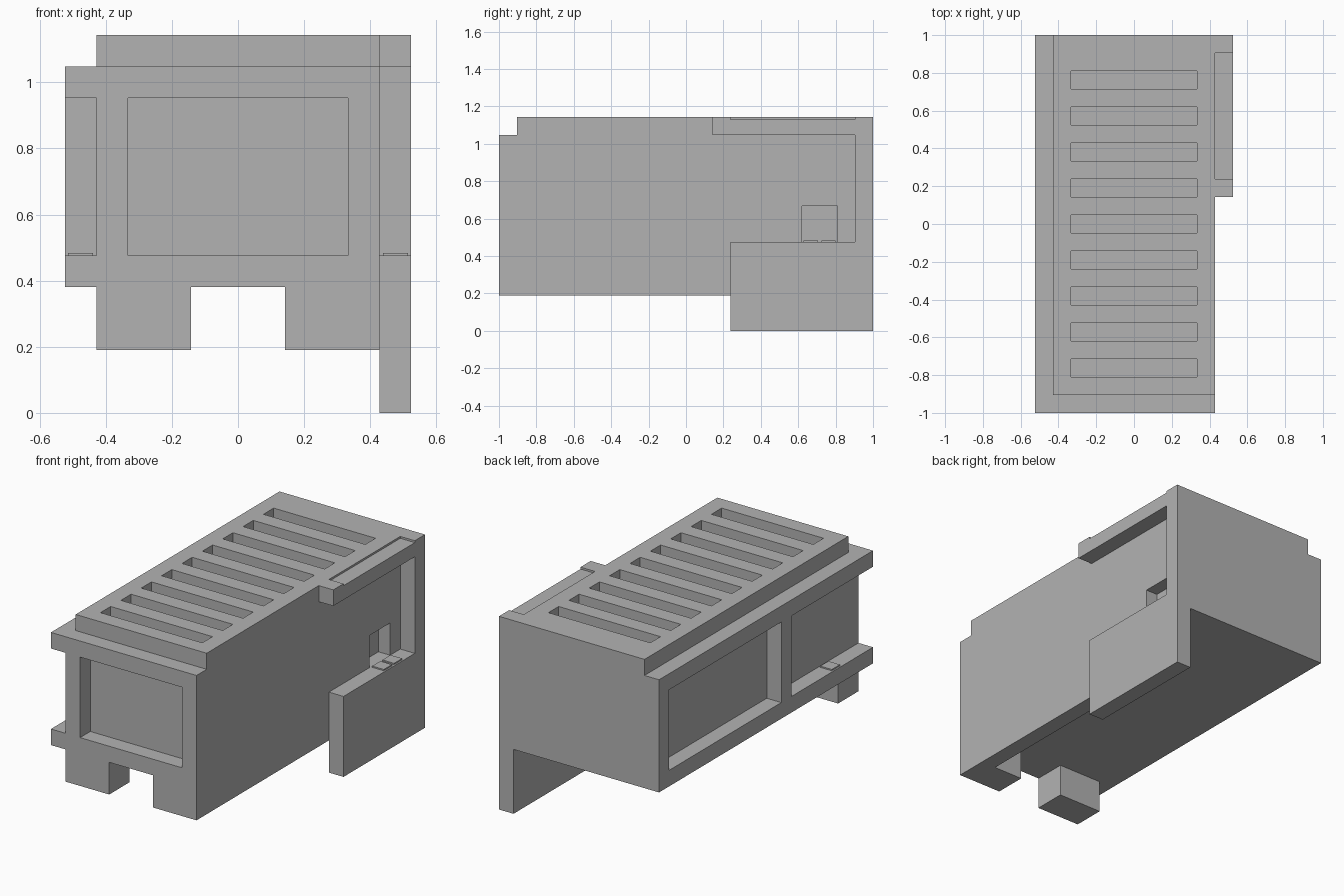
import bpy

# Everything is laid out on a regular grid; U is one cell
U = 2 / 21

if "Cube" in bpy.data.objects:
    bpy.data.objects.remove(bpy.data.objects["Cube"], do_unlink=True)

grey = bpy.data.materials.new("plain grey")
grey.use_nodes = True
colour = (0.45, 0.45, 0.45, 1)
grey.diffuse_color = colour
grey.node_tree.nodes["Principled BSDF"].inputs["Base Color"].default_value = colour


def box(name, x, y, z):
    """Block spanning the given (low, high) cell ranges."""
    spans = (x, y, z)
    bpy.ops.mesh.primitive_cube_add(size=1, location=[(a + b) / 2 * U for a, b in spans])
    ob = bpy.context.object
    ob.name = name
    ob.scale = [(b - a) * U for a, b in spans]
    bpy.ops.object.transform_apply(location=True, rotation=True, scale=True)
    ob.data.materials.append(grey)
    return ob


def carve(target, x, y, z):
    """Cut a block-shaped recess out of a part."""
    cutter = box("cutter", x, y, z)
    cutter.hide_render = True
    mod = target.modifiers.new("recess", 'BOOLEAN')
    mod.operation = 'DIFFERENCE'
    mod.solver = 'EXACT'
    mod.object = cutter
    bpy.context.view_layer.objects.active = target
    bpy.ops.object.modifier_apply(modifier=mod.name)
    bpy.data.objects.remove(cutter, do_unlink=True)


WIDE = (-4.5, 4.5)
LONG = (-10.5, 10.5)
LEFT = (-5.5, -4.5)
RIGHT = (4.5, 5.5)

# Main body with front window recess and side niche
body = box("body", WIDE, LONG, (4, 11))
carve(body, (-3.5, 3.5), (-11, -9.5), (5, 10))
carve(body, (3.7, 5), (6.5, 8.5), (5, 7))

# Raised roof deck with a row of slots
deck = box("roof_deck", WIDE, (-9.5, 10.5), (11, 12))
for i in range(9):
    y = 2 * i - 8
    carve(deck, (-3.5, 3.5), (y - 0.5, y + 0.5), (10.5, 12.5))

# Front feet and the skirt along the right wall
for name, x in (("foot_a", (-4.5, -1.5)), ("foot_b", (1.5, 4.5))):
    box(name, x, (-10.5, -8.5), (2, 4))
box("wall_skirt", (3.5, 4.5), (-8.5, 2.5), (2, 4))

# Window frame on the -x side, open at the front
box("frame_sill", LEFT, LONG, (4, 5))
box("frame_top_rail", LEFT, LONG, (10, 11))
box("frame_mid_post", LEFT, (-2.5, -1.5), (5, 10))
box("frame_back_post", LEFT, (9.5, 10.5), (5, 10))

# Panel, column and top rail on the +x side
box("side_panel", RIGHT, (2.5, 10.5), (0, 5))
box("side_column", RIGHT, (9.5, 10.5), (5, 12))
box("side_top_rail", RIGHT, (2.5, 9.5), (11, 11.88))
box("side_rail_end", RIGHT, (1.5, 2.5), (11, 12))

# Thin plates resting on the ledges
for i, (x, y) in enumerate(((5, 7), (5, 8), (-5, -7))):
    box(f"ledge_plate_{i}", (x - 0.4, x + 0.4), (y - 0.4, y + 0.4), (5, 5.08))
